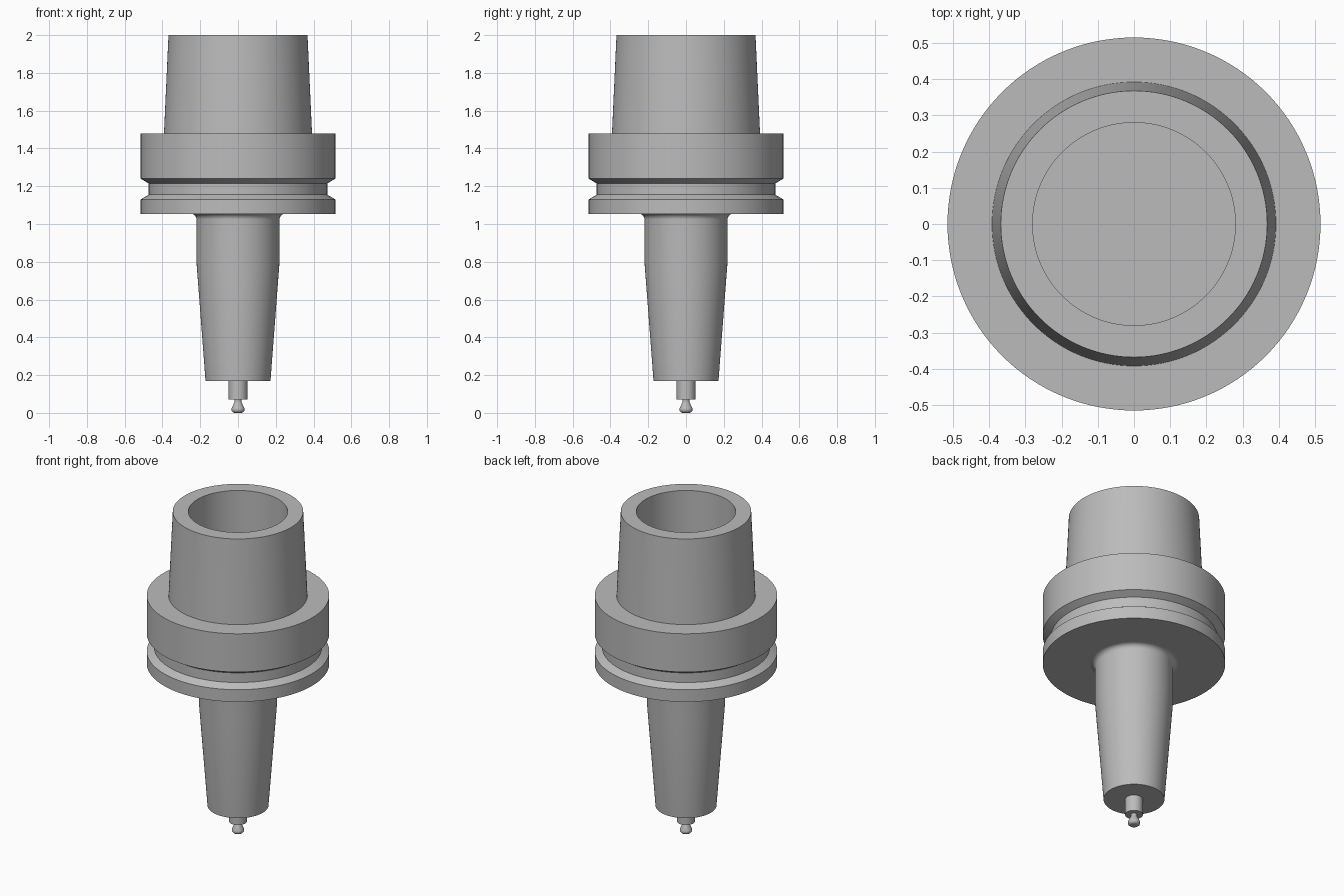
import bpy, bmesh, math
from mathutils import Vector

if "Cube" in bpy.data.objects:
    bpy.data.objects.remove(bpy.data.objects["Cube"], do_unlink=True)

steel = bpy.data.materials.new("grey steel")
steel.use_nodes = True
colour = (0.5, 0.5, 0.5, 1)
steel.diffuse_color = colour
steel.node_tree.nodes["Principled BSDF"].inputs["Base Color"].default_value = colour


def lathe(name, profile, segments=128):
    """Spin an (r, z) profile, starting and ending on the axis, into a solid."""
    bm = bmesh.new()
    verts = [bm.verts.new((r, 0, z)) for r, z in profile]
    edges = [bm.edges.new(pair) for pair in zip(verts, verts[1:])]
    bmesh.ops.spin(bm, geom=verts + edges, cent=(0, 0, 0), axis=(0, 0, 1),
                   angle=math.tau, steps=segments, use_duplicate=False)
    bmesh.ops.remove_doubles(bm, verts=bm.verts, dist=1e-5)
    bmesh.ops.recalc_face_normals(bm, faces=bm.faces)
    mesh = bpy.data.meshes.new(name)
    bm.to_mesh(mesh)
    bm.free()
    mesh.materials.append(steel)
    obj = bpy.data.objects.new(name, mesh)
    bpy.context.collection.objects.link(obj)
    bpy.ops.object.select_all(action='DESELECT')
    obj.select_set(True)
    bpy.context.view_layer.objects.active = obj
    bpy.ops.object.shade_smooth_by_angle(angle=math.radians(25))
    return obj


def arc(r, z, radius, start, end, steps=8):
    """Points on a circular arc around (r, z), angles in degrees."""
    angles = [math.radians(start + (end - start) * i / steps) for i in range(steps + 1)]
    return [(r + radius * math.cos(a), z + radius * math.sin(a)) for a in angles]


# Hollow tapered shank with a straight bore
lathe("tapered_shank", [(0, 1.478), (0.392, 1.478), (0.368, 2), (0.28, 2),
                        (0.28, 1.49), (0, 1.49)])

# Flange with a V-sided gripper groove
lathe("grooved_flange", [(0, 1.054), (0.515, 1.054), (0.515, 1.13), (0.473, 1.155),
                         (0.473, 1.215), (0.515, 1.24), (0.515, 1.478), (0, 1.478)])

# Lower body: taper, straight section and fillet into the flange
lathe("tool_body", [(0, 0.17), (0.172, 0.17), (0.22, 0.8)]
      + arc(0.25, 1.024, 0.03, 180, 90) + [(0, 1.054)])

# Small cutter shank
lathe("cutter_shank", [(0, 0.07), (0.05, 0.07), (0.05, 0.17), (0, 0.17)], 64)

# Flared cutter tip with rounded lower edge
lathe("cutter_tip", [(0, 0)] + arc(0.017, 0.018, 0.018, -90, 25)
      + [(0.018, 0.058), (0.018, 0.07), (0, 0.07)], 48)
